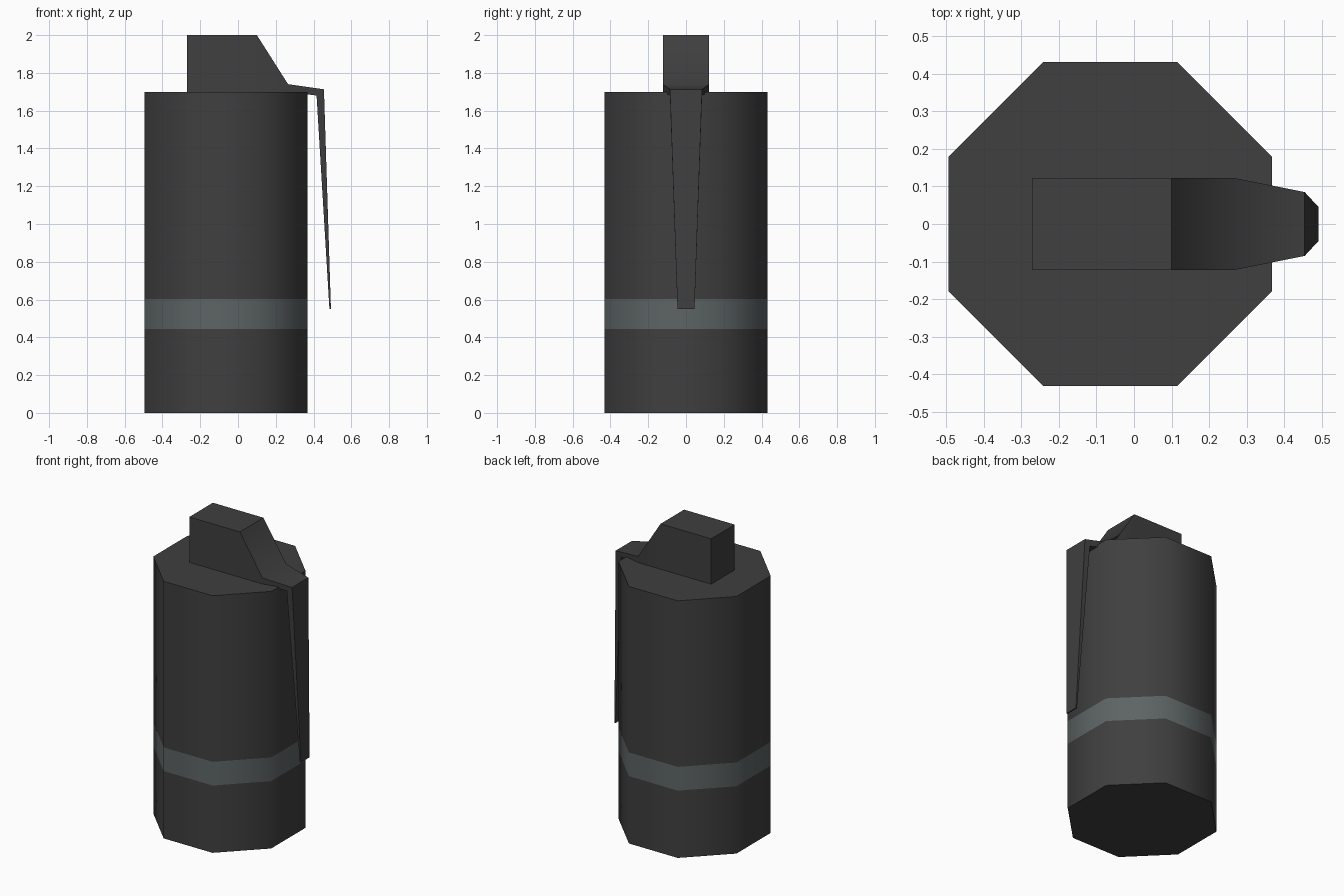
import bpy, bmesh, math

if "Cube" in bpy.data.objects:
    bpy.data.objects.remove(bpy.data.objects["Cube"])


def material(name, rgb):
    m = bpy.data.materials.new(name)
    m.diffuse_color = (*rgb, 1)
    m.use_nodes = True
    m.node_tree.nodes["Principled BSDF"].inputs["Base Color"].default_value = m.diffuse_color
    return m


DARK = material("dark grey", (0.05, 0.05, 0.05))
BAND = material("band grey", (0.11, 0.128, 0.128))


def finish(bm, name, mats, angle):
    bmesh.ops.recalc_face_normals(bm, faces=bm.faces)
    me = bpy.data.meshes.new(name)
    bm.to_mesh(me)
    bm.free()
    for m in mats:
        me.materials.append(m)
    ob = bpy.data.objects.new(name, me)
    bpy.context.collection.objects.link(ob)
    bpy.ops.object.select_all(action='DESELECT')
    ob.select_set(True)
    bpy.context.view_layer.objects.active = ob
    bpy.ops.object.shade_smooth_by_angle(angle=math.radians(angle))
    return ob


def loft(bm, sections):
    """Skin a list of equal-length point rings and cap both ends."""
    rings = [[bm.verts.new(p) for p in s] for s in sections]
    n = len(rings[0])
    for a, b in zip(rings, rings[1:]):
        for i in range(n):
            j = (i + 1) % n
            bm.faces.new((a[i], a[j], b[j], b[i]))
    bm.faces.new(rings[0])
    bm.faces.new(rings[-1])


# Octagonal canister with a painted band
CX, R = -0.063, 0.467
bm = bmesh.new()
loft(bm, [[(CX + R * math.cos(math.radians(22.5 + 45 * i)),
            R * math.sin(math.radians(22.5 + 45 * i)), z) for i in range(8)]
          for z in (0, 0.445, 0.602, 1.7)])
for f in bm.faces:
    f.material_index = int(0.45 < f.calc_center_median().z < 0.6)
finish(bm, "canister_body", [DARK, BAND], 50)

# Fuse head running into the bent, tapering lever:
# each section is (outer x, outer z, inner x, inner z, half width)
path = [(-0.27, 2.0, -0.27, 1.7, 0.123),
        (0.10, 2.0, 0.10, 1.7, 0.123),
        (0.265, 1.74, 0.265, 1.7, 0.123),
        (0.455, 1.713, 0.416, 1.68, 0.085),
        (0.492, 0.55, 0.484, 0.55, 0.045)]
bm = bmesh.new()
loft(bm, [[(ox, -w, oz), (ox, w, oz), (ix, w, iz), (ix, -w, iz)]
          for ox, oz, ix, iz, w in path])
finish(bm, "fuse_head_and_lever", [DARK], 50)
